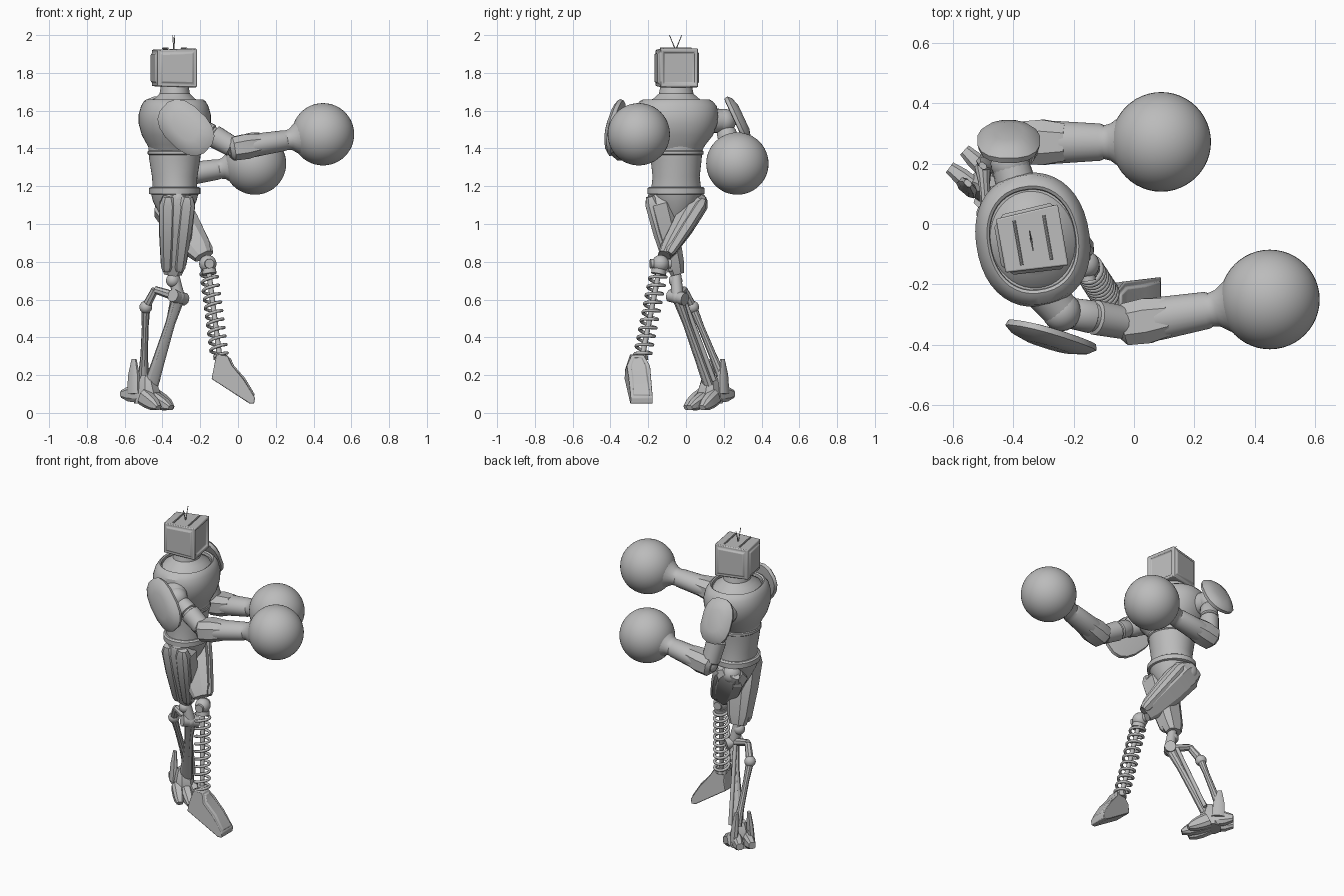
import bpy, bmesh, math
from mathutils import Vector, Matrix

if "Cube" in bpy.data.objects:
    bpy.data.objects.remove(bpy.data.objects["Cube"], do_unlink=True)

grey = bpy.data.materials.new("plain grey")
grey.use_nodes = True
grey.diffuse_color = (0.5, 0.5, 0.5, 1)
grey.node_tree.nodes["Principled BSDF"].inputs["Base Color"].default_value = (0.5, 0.5, 0.5, 1)

YAW = Matrix.Rotation(math.radians(10), 4, 'Z')
FWD = YAW @ Vector((1, 0, 0))
SIDE = YAW @ Vector((0, 1, 0))
BODY = Vector((-0.335, -0.052, 0))
made = []


def finish(name, bm, bevel=0):
    bmesh.ops.recalc_face_normals(bm, faces=bm.faces)
    me = bpy.data.meshes.new(name)
    bm.to_mesh(me)
    bm.free()
    ob = bpy.data.objects.new(name, me)
    bpy.context.collection.objects.link(ob)
    me.materials.append(grey)
    if bevel:
        mod = ob.modifiers.new("bevel", 'BEVEL')
        mod.width, mod.segments = bevel, 2
    made.append(ob)
    return ob


def limb(name, a, b, rings, sides=24, ref=FWD, power=1.0):
    """Loft along a-b; each ring is (fraction, half width along ref, half depth)."""
    a, b = Vector(a), Vector(b)
    d = (b - a).normalized()
    u = (ref - d * ref.dot(d)).normalized()
    v = d.cross(u)
    bm = bmesh.new()
    loops = []
    for t, ru, rv in rings:
        loop = []
        for i in range(sides):
            ang = math.tau * (i + 0.5) / sides
            c, s = math.cos(ang), math.sin(ang)
            c = math.copysign(abs(c) ** power, c)
            s = math.copysign(abs(s) ** power, s)
            loop.append(bm.verts.new(a.lerp(b, t) + u * c * ru + v * s * rv))
        loops.append(loop)
    for lo, hi in zip(loops, loops[1:]):
        for i in range(sides):
            j = (i + 1) % sides
            bm.faces.new((lo[i], lo[j], hi[j], hi[i]))
    bm.faces.new(loops[0])
    bm.faces.new(loops[-1])
    return finish(name, bm)


def rod(name, a, b, r, r2=None, sides=16):
    return limb(name, a, b, [(0, r, r), (1, r2 or r, r2 or r)], sides, Vector((0.3, 0.5, 0.8)))


def ball(name, centre, r, seg=24):
    bm = bmesh.new()
    bmesh.ops.create_uvsphere(bm, u_segments=seg, v_segments=seg // 2, radius=r,
                              matrix=Matrix.Translation(centre))
    return finish(name, bm)


def trunk(name, rings, **kw):
    """Upright body loft; each ring is (height, half depth, half width)."""
    z0, z1 = rings[0][0], rings[-1][0]
    return limb(name, BODY + Vector((0, 0, z0)), BODY + Vector((0, 0, z1)),
                [((z - z0) / (z1 - z0), x, y) for z, x, y in rings], 40, **kw)


# Torso: belly, chest shell with a collar opening, neck, belt
trunk("belly", [(1.17, .115, .135), (1.25, .12, .125), (1.34, .135, .135), (1.41, .14, .14)])
trunk("chest_lip", [(1.365, .137, .138), (1.37, .143, .145), (1.385, .143, .145), (1.39, .137, .138)])
trunk("chest_shell", [(1.39, .13, .137), (1.42, .145, .155), (1.47, .172, .195), (1.53, .188, .217),
                      (1.58, .188, .222), (1.625, .175, .215), (1.65, .16, .193), (1.658, .15, .178),
                      (1.652, .142, .168), (1.635, .14, .166)], power=.9)
trunk("neck", [(1.62, .15, .17), (1.645, .135, .155), (1.665, .105, .12), (1.69, .08, .092), (1.75, .07, .08)])
trunk("belt", [(1.155, .12, .14), (1.16, .135, .152), (1.19, .135, .152), (1.197, .125, .142)])
trunk("pelvis", [(.99, .045, .05), (1.06, .085, .08), (1.12, .115, .12), (1.16, .125, .135)])

# Head: boxy monitor with a recessed screen and raised side panels
bm = bmesh.new()
bmesh.ops.create_cube(bm, size=1, matrix=Matrix.Diagonal((.21, .205, .205, 1)))
for v in bm.verts:
    if v.co.x < 0:
        v.co.y *= .88
        v.co.z *= .94
bm.normal_update()
for f in list(bm.faces):
    front = f.normal.x > .5
    if abs(f.normal.z) < .5:
        bmesh.ops.inset_individual(bm, faces=[f], thickness=.026, depth=0)
        bmesh.ops.inset_individual(bm, faces=[f], thickness=.006, depth=-.012 if front else .01)
bmesh.ops.transform(bm, matrix=Matrix.Translation((-.338, -.054, 1.826)) @ YAW, verts=bm.verts)
finish("monitor_head", bm, .006)
for i in (-1, 1):
    foot = Vector((-.34, -.055, 1.92))
    rod("antenna", foot, foot + SIDE * .033 * i + Vector((0, 0, .08)), .003, .002, 8)
    slot = Vector((-.335, -.054, 1.93)) + FWD * .05 * i
    rod("top_ridge", slot - SIDE * .075, slot + SIDE * .075, .005, sides=8)

# Arms: shoulder, upper arm, elbow guard, forearm and round fist
UP = Vector((0, 0, 1))


def arm(side, root, shoulder, elbow, wrist, fist):
    root, shoulder, elbow, wrist, fist = map(Vector, (root, shoulder, elbow, wrist, fist))
    rod(side + "_shoulder_axle", root, shoulder, .07, .062, 20)
    ball(side + "_shoulder_ball", shoulder, .065)
    limb(side + "_upper_arm", shoulder, elbow,
         [(.1, .035, .035), (.2, .052, .052), (.42, .055, .055), (.44, .047, .047),
          (.48, .047, .047), (.5, .06, .058), (.92, .055, .055), (1, .035, .035)], 20, UP)
    ball(side + "_elbow_ball", elbow, .05)
    limb(side + "_elbow_guard", elbow.lerp(wrist, -.12), elbow.lerp(wrist, .5),
         [(0, .045, .05), (.12, .066, .074), (.55, .07, .08), (1, .058, .066)], 8, UP, .8)
    limb(side + "_forearm", elbow, fist,
         [(0, .05, .06), (.2, .062, .072), (.55, .055, .062), (.58, .052, .056),
          (.63, .056, .062), (.7, .082, .085), (.76, .11, .11)], 24, UP)
    ball(side + "_round_fist", fist, .165, 48)


def shoulder_pad(name, centre, axis, normal, length, width):
    """Thin bulged oval shield."""
    c, n = Vector(centre), Vector(normal).normalized()
    limb(name, c - n * .02, c + n * .035,
         [(0, length * .8, width * .8), (.05, length * .97, width * .95), (.4, length, width),
          (.75, length * .85, width * .8), (1, length * .5, width * .45)], 16, Vector(axis), .8)


arm("right", (-.3, -.22, 1.55), (-.24, -.29, 1.53), (-.015, -.33, 1.4), (.25, -.285, 1.445), (.45, -.25, 1.475))
arm("left", (-.38, .09, 1.55), (-.41, .2, 1.545), (-.36, .27, 1.25), (-.09, .272, 1.3), (.09, .272, 1.32))
shoulder_pad("right_shoulder_pad", (-.275, -.375, 1.51), (.72, -.18, -.68), (-.25, -1, .1), .17, .115)
shoulder_pad("left_shoulder_pad", (-.415, .275, 1.55), (0, .42, -.9), (0, .9, .42), .14, .105)
rod("right_pad_bolt", (-.24, -.29, 1.53), (-.265, -.37, 1.515), .025)
rod("left_pad_bolt", (-.41, .2, 1.545), (-.415, .27, 1.55), .025)

# Thighs: faceted armour with overlapping outer plates
X = Vector((1, 0, 0))


def thigh(side, hip, knee, wide, deep, out):
    hip, knee, out = Vector(hip), Vector(knee), Vector(out)
    limb(side + "_thigh", hip, knee,
         [(-.08, wide * .6, deep * .7), (.05, wide, deep), (.4, wide * .95, deep * .95),
          (.85, wide * .72, deep * .7), (1, wide * .5, deep * .5)], 8, X, .75)
    for s in (-1, 1):
        shift = out * deep * .55 + X * s * wide * .5
        limb(side + "_thigh_plate", hip + shift, knee + shift * .65,
             [(-.04, wide * .3, deep * .3), (.06, wide * .47, deep * .52), (.45, wide * .44, deep * .55),
              (.9, wide * .32, deep * .42), (.96, wide * .22, deep * .3)], 8, X, .75)
    ball(side + "_hip_ball", hip, .06)


thigh("right", (-.32, -.145, 1.13), (-.345, -.045, .735), .1, .075, (0, -1, 0))
thigh("left", (-.37, .055, 1.11), (-.185, -.115, .83), .1, .068, (.3, .7, 0))

# Left lower leg: knee joint, coil spring on a rod, wedge foot
KNEE, ANKLE = Vector((-.16, -.135, .79)), Vector((-.095, -.235, .28))
ball("left_knee_ball", KNEE, .046)
rod("left_knee_pin", KNEE - SIDE * .055, KNEE + SIDE * .055, .025)
rod("spring_core", KNEE, ANKLE, .014)
rod("spring_cap", KNEE.lerp(ANKLE, .06), KNEE.lerp(ANKLE, .11), .04)

axis = (ANKLE - KNEE).normalized()
u = axis.orthogonal().normalized()
w = axis.cross(u)
curve = bpy.data.curves.new("coil_spring", 'CURVE')
curve.dimensions = '3D'
curve.bevel_depth, curve.bevel_resolution = .0085, 2
steps, turns = 200, 10
spl = curve.splines.new('POLY')
spl.points.add(steps)
for i, p in enumerate(spl.points):
    t = i / steps
    ang = math.tau * turns * t
    pos = KNEE.lerp(ANKLE, .09 + t * .88) + (u * math.cos(ang) + w * math.sin(ang)) * .043
    p.co = (*pos, 1)
curve.materials.append(grey)
bpy.context.collection.objects.link(bpy.data.objects.new("coil_spring", curve))

profile = [(-.115, .31), (-.055, .305), (-.03, .25), (.03, .18), (.09, .08),
           (.085, .05), (.06, .05), (-.14, .18), (-.13, .23)]
bm = bmesh.new()
rows = []
for s in (-1, 1):
    rows.append([bm.verts.new((x, -.247 + s * (.032 if z > .28 else .058) + x * .15, z)) for x, z in profile])
    bm.faces.new(rows[-1])
for i in range(len(profile)):
    j = (i + 1) % len(profile)
    bm.faces.new((rows[0][i], rows[0][j], rows[1][j], rows[1][i]))
bmesh.ops.recalc_face_normals(bm, faces=bm.faces)
tops = [f for f in bm.faces if f.normal.x > .4 and f.normal.z > .3]
bmesh.ops.inset_region(bm, faces=tops, thickness=.018, depth=0)
bmesh.ops.inset_region(bm, faces=tops, thickness=.003, depth=.008)
finish("left_foot", bm, .004)
rod("left_ankle_collar", ANKLE, ANKLE + Vector((0, 0, .04)), .036, .03, 8)

# Right lower leg: knee, cross link, paired struts
knee, front_pin, back_pin = Vector((-.345, -.055, .7)), Vector((-.315, -.045, .612)), Vector((-.488, .035, .56))
ball("right_knee_ball", knee, .036)
rod("right_knee_post", knee + UP * .06, front_pin, .026, .034)
ball("front_pin_ball", front_pin, .036)
rod("front_pin_axle", front_pin - Vector((.03, .04, -.01)), front_pin + Vector((.03, .04, -.01)), .034)
link = front_pin + Vector((-.125, .035, .04))
rod("knee_link", front_pin, link, .026, .02, 8)
rod("rear_link", link, back_pin, .02, .024, 8)
ball("back_pin_ball", back_pin, .034)
limb("rear_strut", back_pin, (-.5, .185, .2), [(0, .024, .024), (.3, .018, .018), (.7, .02, .02), (1, .028, .026)], 10)
limb("front_strut", front_pin, (-.46, .12, .15), [(0, .035, .03), (.3, .026, .022), (.75, .034, .026), (1, .04, .03)], 10)
rod("thin_strut", front_pin + Vector((-.03, .03, 0)), (-.425, .15, .17), .012)

# Right foot: ankle block, splayed toes and heel fins
f, s = Vector((.76, -.65, 0)), Vector((.65, .76, 0))
base = Vector((-.48, .125, 0))


def spot(ahead, across, z):
    return base + f * ahead + s * across + UP * z


limb("ankle_block", spot(0, 0, .05), spot(0, 0, .2),
     [(0, .07, .065), (.4, .07, .06), (.8, .045, .045), (1, .03, .035)], 8, f, .8)
for across, reach in ((-.055, .125), (0, .165), (.055, .125)):
    limb("toe", spot(.01, across * .8, .085), spot(reach, across, .028),
         [(0, .045, .034), (.4, .042, .034), (.75, .032, .03), (1, .014, .02)], 8, UP, .7)
for across in (-.038, .038):
    limb("heel_claw", spot(-.02, across * .8, .1), spot(-.14, across, .1),
         [(0, .05, .03), (.6, .042, .03), (1, .022, .022)], 8, UP, .7)
    limb("ankle_fin", spot(-.05, across * 1.4, .1), spot(-.06, across, .285),
         [(0, .04, .02), (.55, .034, .018), (1, .014, .01)], 8, f, .7)

# Smooth shading with sharp edges kept
bpy.ops.object.select_all(action='DESELECT')
for ob in made:
    ob.select_set(True)
bpy.context.view_layer.objects.active = made[0]
bpy.ops.object.shade_smooth_by_angle(angle=math.radians(32))
